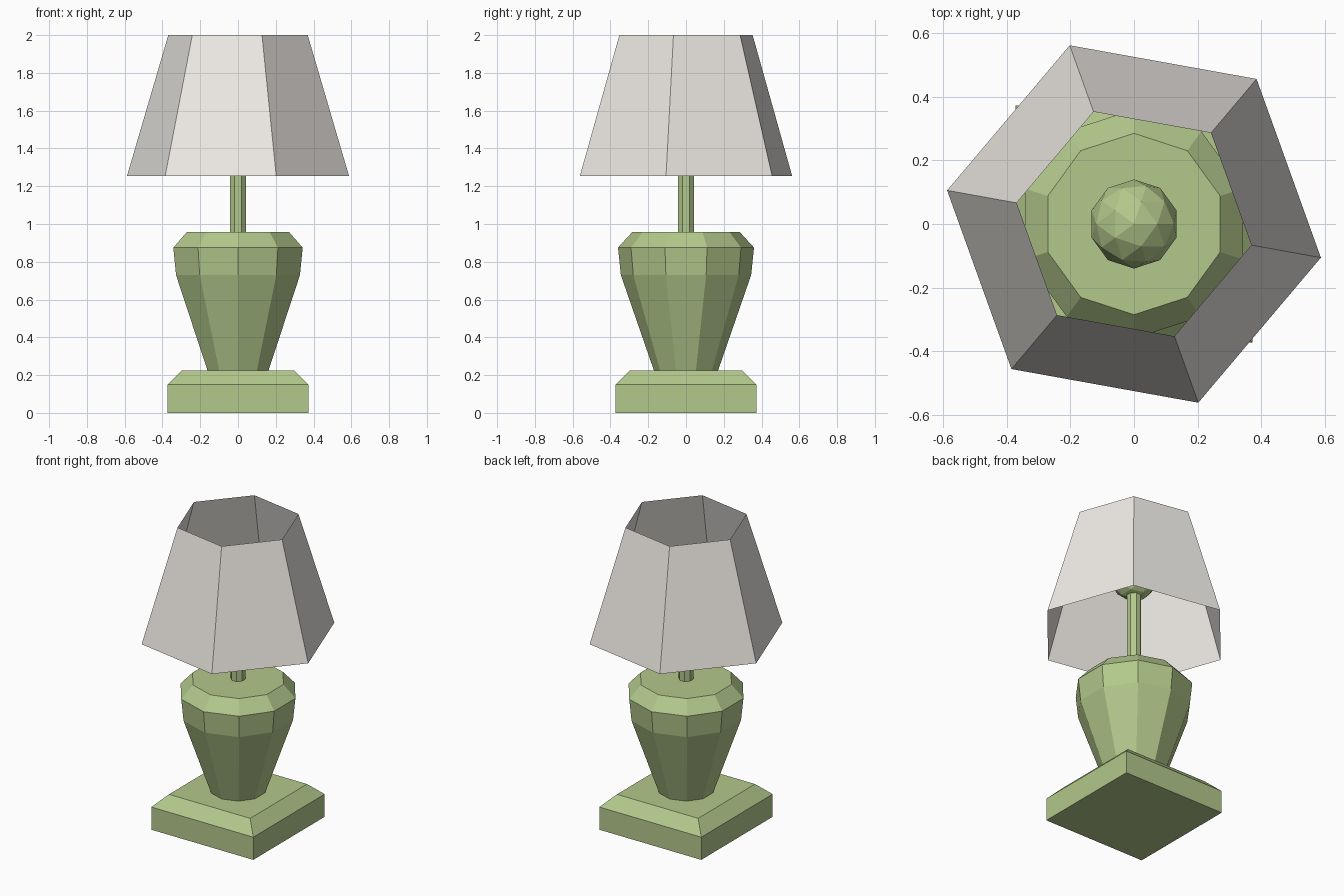
import bpy
import bmesh
from math import radians, cos, sin, tau, sqrt

if "Cube" in bpy.data.objects:
    bpy.data.objects.remove(bpy.data.objects["Cube"])


def material(name, color):
    m = bpy.data.materials.new(name)
    m.diffuse_color = (*color, 1)
    m.use_nodes = True
    m.node_tree.nodes["Principled BSDF"].inputs["Base Color"].default_value = m.diffuse_color
    return m


green = material("green_ceramic", (0.45, 0.58, 0.26))
cream = material("shade_fabric", (0.85, 0.82, 0.78))


def add_object(name, bm, mat):
    mesh = bpy.data.meshes.new(name)
    bm.to_mesh(mesh)
    bm.free()
    mesh.materials.append(mat)
    obj = bpy.data.objects.new(name, mesh)
    bpy.context.collection.objects.link(obj)
    return obj


def lathe(name, profile, sides, start, mat, capped=True):
    """Stack of n-sided rings from (radius, z) pairs."""
    bm = bmesh.new()
    rings = []
    for r, z in profile:
        angles = [radians(start) + tau * i / sides for i in range(sides)]
        rings.append([bm.verts.new((r * cos(a), r * sin(a), z)) for a in angles])
    for low, high in zip(rings, rings[1:]):
        for i in range(sides):
            j = (i + 1) % sides
            bm.faces.new((low[i], low[j], high[j], high[i]))
    if capped:
        bm.faces.new(rings[0][::-1])
        bm.faces.new(rings[-1])
    return add_object(name, bm, mat)


# Square plinth with a sloped top edge
s = sqrt(2)
lathe("base", [(0.373 * s, 0), (0.373 * s, 0.15), (0.297 * s, 0.225)], 4, 45, green)

# Ten-sided vase body
lathe("body", [(0.17, 0.225), (0.345, 0.73), (0.36, 0.875), (0.285, 0.957)],
      10, 90, green)

# Stem carrying the bulb
lathe("stem", [(0.045, 0.957), (0.045, 1.56)], 8, 22.5, green)

# Faceted bulb
bm = bmesh.new()
bmesh.ops.create_icosphere(bm, subdivisions=2, radius=0.14)
bmesh.ops.translate(bm, verts=bm.verts, vec=(0, 0, 1.65))
add_object("bulb", bm, green)

# Open six-sided shade, turned slightly
lathe("shade", [(0.597, 1.255), (0.375, 2.0)], 6, -10.2, cream, capped=False)
